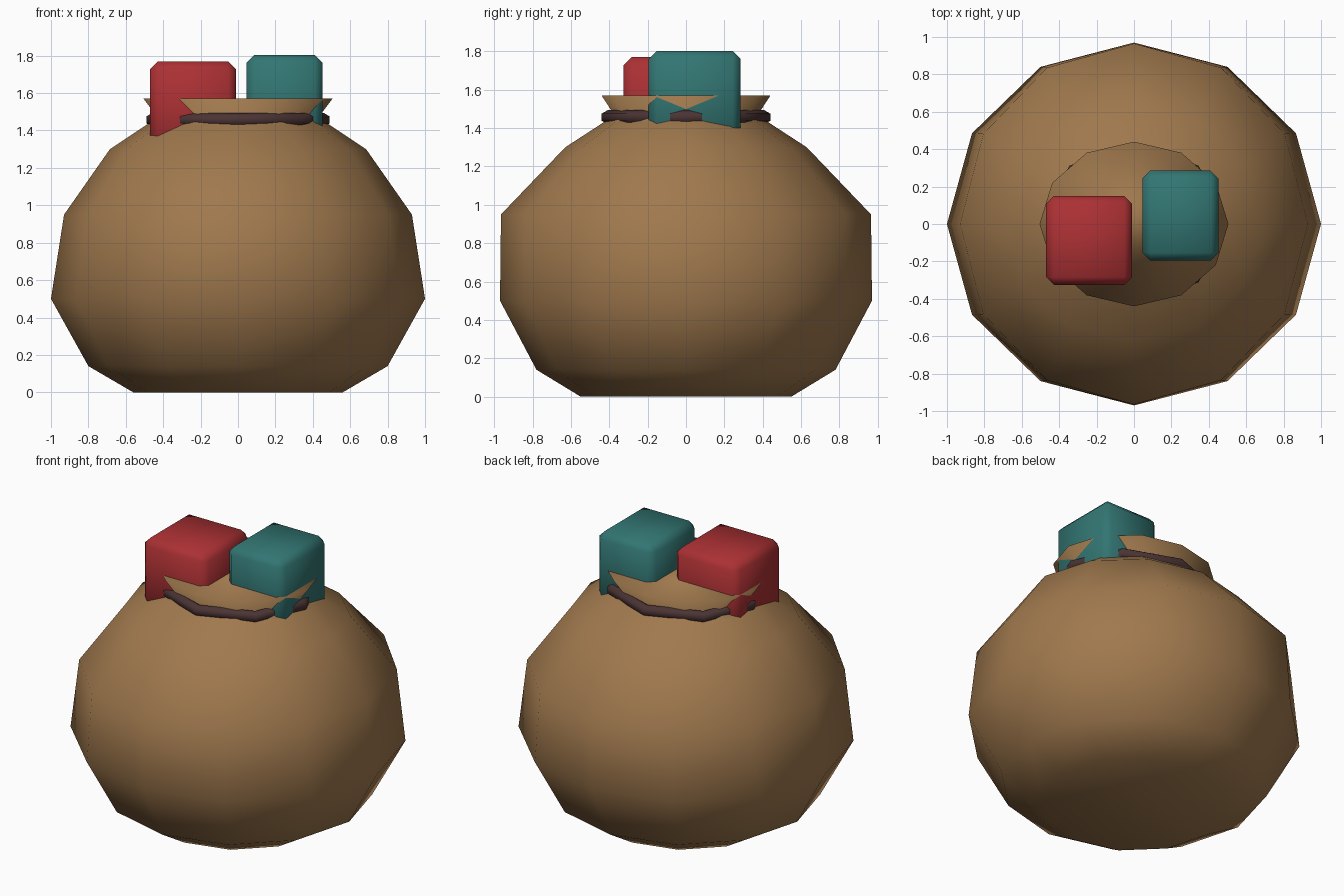
import bpy
import bmesh
from math import cos, sin, tau

cube = bpy.data.objects.get("Cube")
if cube:
    bpy.data.objects.remove(cube, do_unlink=True)


def material(name, rgb):
    mat = bpy.data.materials.new(name)
    mat.use_nodes = True
    colour = (*rgb, 1)
    mat.diffuse_color = colour
    bsdf = mat.node_tree.nodes["Principled BSDF"]
    bsdf.inputs["Base Color"].default_value = colour
    bsdf.inputs["Roughness"].default_value = 0.8
    return mat


def finish(name, bm, mat):
    """Turn a bmesh into a smooth-shaded object."""
    bmesh.ops.recalc_face_normals(bm, faces=bm.faces)
    for face in bm.faces:
        face.smooth = True
    mesh = bpy.data.meshes.new(name)
    bm.to_mesh(mesh)
    bm.free()
    mesh.materials.append(mat)
    obj = bpy.data.objects.new(name, mesh)
    bpy.context.collection.objects.link(obj)
    return obj


def bridge(bm, low, high):
    n = len(low)
    for i in range(n):
        j = (i + 1) % n
        bm.faces.new((low[i], low[j], high[j], high[i]))


def ring(bm, rx, ry, z, sides):
    return [bm.verts.new((rx * cos(tau * i / sides), ry * sin(tau * i / sides), z))
            for i in range(sides)]


burlap = material("burlap brown", (0.35, 0.19, 0.075))
cord = material("dark cord", (0.07, 0.034, 0.034))
red = material("gift red", (0.41, 0.03, 0.034))
teal = material("gift teal", (0.032, 0.18, 0.17))

# Sack: elliptical rings (x radius, y radius, height), pinched neck, flared rim
profile = [(0.56, 0.55, 0), (0.80, 0.78, 0.14), (1.0, 0.97, 0.5),
           (0.93, 0.965, 0.95), (0.685, 0.63, 1.3), (0.49, 0.43, 1.43),
           (0.43, 0.375, 1.47), (0.505, 0.44, 1.57)]
bm = bmesh.new()
rings = [ring(bm, rx, ry, z, 12) for rx, ry, z in profile]
for low, high in zip(rings, rings[1:]):
    bridge(bm, low, high)
bm.faces.new(rings[0][::-1])
bm.faces.new(rings[-1])
finish("sack", bm, burlap)

# Cord tied around the neck
bm = bmesh.new()
thick = 0.037
loops = []
for k in range(6):
    a = tau * k / 6 + tau / 12
    out = thick * cos(a)
    loops.append(ring(bm, 0.458 + out, 0.408 + out, 1.457 + thick * sin(a), 8))
for k in range(6):
    bridge(bm, loops[k], loops[(k + 1) % 6])
finish("neck_cord", bm, cord)


# Gift boxes with chamfered edges
def gift(name, low, high, mat):
    bm = bmesh.new()
    bmesh.ops.create_cube(bm, size=1)
    for v in bm.verts:
        v.co = [(a + b) / 2 + c * (b - a) for a, b, c in zip(low, high, v.co)]
    bmesh.ops.bevel(bm, geom=bm.edges[:], offset=0.042, segments=1,
                    affect='EDGES', profile=0.5)
    finish(name, bm, mat)


gift("red_gift", (-0.47, -0.325, 1.3), (-0.01, 0.15, 1.77), red)
gift("teal_gift", (0.045, -0.195, 1.33), (0.452, 0.285, 1.803), teal)
